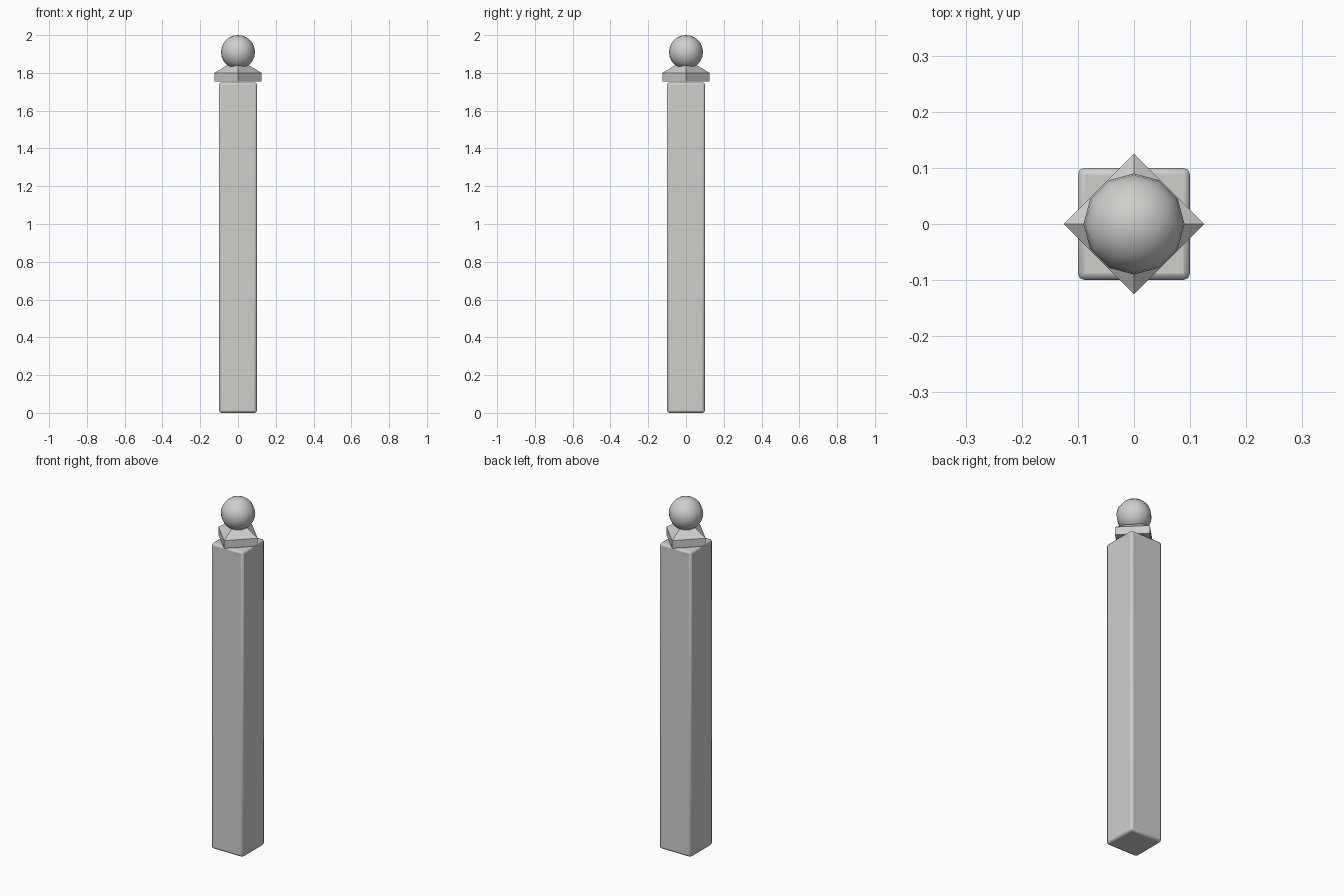
import bpy
import math

if "Cube" in bpy.data.objects:
    bpy.data.objects.remove(bpy.data.objects["Cube"])

stone = bpy.data.materials.new("pale_stone")
stone.diffuse_color = (0.62, 0.62, 0.60, 1)
stone.use_nodes = True
stone.node_tree.nodes["Principled BSDF"].inputs["Base Color"].default_value = stone.diffuse_color


def finish(name, mesh_smooth_angle=None):
    """Name the active object, give it the stone colour and shade it."""
    ob = bpy.context.object
    ob.name = name
    ob.data.materials.append(stone)
    if mesh_smooth_angle is not None:
        bpy.ops.object.shade_smooth_by_angle(angle=math.radians(mesh_smooth_angle))
    return ob


# square post with softened edges
POST_TOP = 1.75
bpy.ops.mesh.primitive_cube_add(size=1, location=(0, 0, POST_TOP / 2))
bpy.context.object.scale = (0.2, 0.2, POST_TOP)
bpy.ops.object.transform_apply(location=False, rotation=False, scale=True)
post = finish("post", 50)
bevel = post.modifiers.new("soft_edges", 'BEVEL')
bevel.width = 0.012
bevel.segments = 2

# four-sided collar turned 45 degrees: upright band, then a sloping top
rings = [(0.125, 1.755), (0.125, 1.80), (0.058, 1.84)]
verts = [(r * math.cos(i * math.pi / 2), r * math.sin(i * math.pi / 2), z)
         for r, z in rings for i in range(4)]
faces = [(3, 2, 1, 0), (8, 9, 10, 11)]
for k in range(2):
    for i in range(4):
        j = (i + 1) % 4
        faces.append((4 * k + i, 4 * k + j, 4 * k + 4 + j, 4 * k + 4 + i))
mesh = bpy.data.meshes.new("collar")
mesh.from_pydata(verts, [], faces)
collar = bpy.data.objects.new("collar", mesh)
bpy.context.collection.objects.link(collar)
mesh.materials.append(stone)

# ball finial
bpy.ops.mesh.primitive_uv_sphere_add(segments=12, ring_count=12, radius=0.09,
                                     location=(0, 0, 1.91))
finish("ball_finial", 60)
